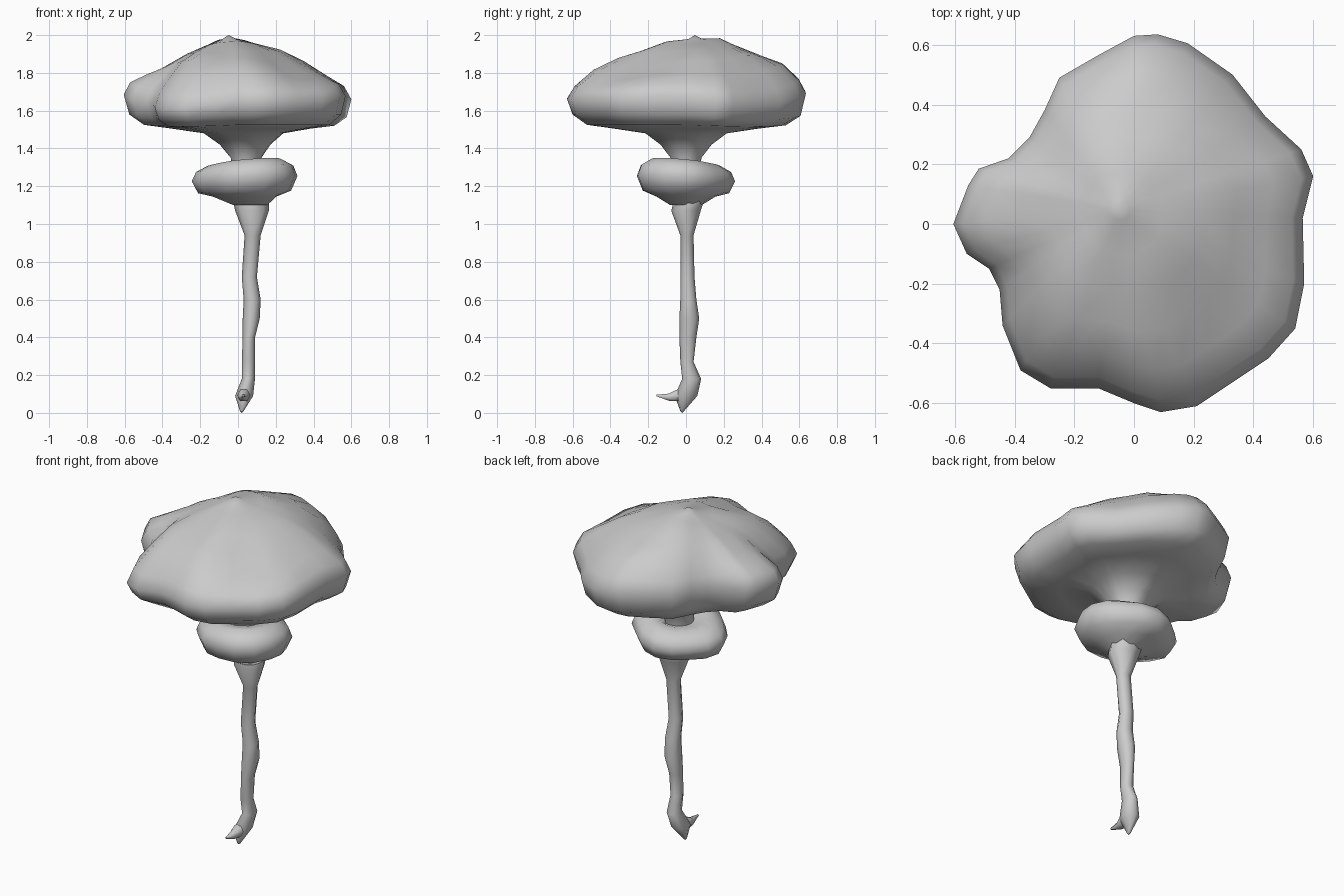
import bpy, bmesh
from math import sin, cos, radians, pi, atan2, hypot, exp

if "Cube" in bpy.data.objects:
    bpy.data.objects.remove(bpy.data.objects["Cube"])


def loft(name, rings, angle=60):
    """Skin a stack of equal-sized point rings and close both ends."""
    bm = bmesh.new()
    loops = [[bm.verts.new(p) for p in ring] for ring in rings]
    n = len(loops[0])
    for a, b in zip(loops, loops[1:]):
        for i in range(n):
            j = (i + 1) % n
            bm.faces.new((a[i], a[j], b[j], b[i]))
    for loop in (loops[0], loops[-1]):
        c = bm.verts.new([sum(v.co[k] for v in loop) / n for k in range(3)])
        for i in range(n):
            bm.faces.new((loop[i], loop[(i + 1) % n], c))
    bmesh.ops.recalc_face_normals(bm, faces=bm.faces)
    me = bpy.data.meshes.new(name)
    bm.to_mesh(me)
    bm.free()
    ob = bpy.data.objects.new(name, me)
    bpy.context.collection.objects.link(ob)
    bpy.context.view_layer.objects.active = ob
    ob.select_set(True)
    bpy.ops.object.shade_smooth_by_angle(angle=radians(angle))
    ob.select_set(False)
    return ob


# Canopy: lumpy plan outline, scaled per level
outline = [(.565, .02), (.6, .16), (.56, .25), (.44, .36), (.33, .5), (.18, .605),
           (.08, .635), (0, .63), (-.12, .565), (-.25, .49), (-.3, .38), (-.35, .29),
           (-.42, .22), (-.52, .185), (-.555, .13), (-.605, 0), (-.56, -.1),
           (-.485, -.15), (-.45, -.22), (-.44, -.34), (-.38, -.49), (-.28, -.55),
           (-.12, -.55), (0, -.6), (.09, -.63), (.21, -.61), (.33, -.53),
           (.45, -.45), (.54, -.35), (.57, -.2)]
# scale, height, roundness blend, sag of the diagonal corners
levels = [(.13, 1.26, 1, 0), (.14, 1.35, 1, 0), (.23, 1.42, .8, 0),
          (.36, 1.48, .6, 0), (.62, 1.505, .3, 0), (.84, 1.525, .1, .01),
          (.955, 1.58, 0, .03), (1, 1.685, 0, .06), (.94, 1.75, 0, .05),
          (.80, 1.805, .1, .03), (.62, 1.865, .3, 0), (.44, 1.91, .5, 0),
          (.24, 1.95, .8, 0), (.06, 1.98, 1, 0)]
rings = []
for k, (s, z, blend, sag) in enumerate(levels):
    ring = []
    top = k > 6
    for px, py in outline:
        a, r = atan2(py, px), hypot(px, py)
        rr = s * (r * (1 - blend) + .58 * blend)
        x = rr * cos(a) + (-.05 if top else .05) * (1 - s)
        y = rr * sin(a) + (.05 * (1 - s) if top else 0)
        h = z - sag * max(0, sin(2 * a))
        if top:
            h += .02 * py / .6 * s
        if 8 < k < 13:  # fuller to front and back
            h += .03 * sin(a) ** 2 - .01 * cos(a) ** 2
        if k > 7:  # hollows on the front right slope, back and left; hump at right
            for cx, cy, amp, w in ((.3, -.3, -.045, .16), (.02, .34, -.03, .1),
                                   (-.38, .02, -.025, .1), (.2, .02, .025, .12),
                                   (-.08, -.2, -.03, .1)):
                h += amp * exp(-((x - cx) ** 2 + (y - cy) ** 2) / w ** 2)
        ring.append((x, y, h))
    rings.append(ring)
canopy = loft("canopy", rings)
canopy.data.vertices[-1].co.z = 2.0

# Lower collar: puffy disc around the trunk, pushed out at the front right
plan = [1, .97, .9, .96, 1, .95, .9, .97, 1, .93, .9, .97, 1, 1.06, 1.08, 1.03]
collar_levels = [(.32, 1.10, .0), (.60, 1.145, .0), (.88, 1.17, .01), (1, 1.24, .02),
                 (.92, 1.292, .025), (.70, 1.325, .025), (.48, 1.325, .02), (.28, 1.29, 0)]
loft("collar", [[(.035 + .28 * s * p * cos(2 * pi * i / 16) + (.03 if s < .4 else 0),
                  .26 * s * p * sin(2 * pi * i / 16),
                  z + t * (.7 * cos(2 * pi * i / 16) - .7 * sin(2 * pi * i / 16)))
                 for i, p in enumerate(plan)] for s, z, t in collar_levels])

# Trunk: crooked tapering column given by its x and y extents
trunk = [(.01, .01, .03, -.03, -.01), (.09, -.015, .08, -.06, .06),
         (.18, .02, .09, -.02, .08), (.27, .02, .09, -.03, .04),
         (.40, .025, .09, -.035, .055), (.50, .025, .115, -.035, .07),
         (.60, .03, .12, -.03, .055), (.72, .02, .10, -.03, .045),
         (.94, .035, .12, -.03, .04), (1.07, -.015, .163, -.078, .078),
         (1.14, -.03, .165, -.06, .1), (1.25, 0, .13, -.06, .07)]
trunk_ob = loft("trunk", [[((a + b) / 2 + (b - a) / 2 * cos(pi * i / 4),
                            (c + d) / 2 + (d - c) / 2 * sin(pi * i / 4), z)
                           for i in range(8)] for z, a, b, c, d in trunk])
trunk_ob.data.vertices[-2].co.z = 0

# Root toe: pointed stub at the front of the base
toe = [(0, .035, .1, .03), (-.05, .03, .092, .035),
       (-.09, .028, .083, .022), (-.155, .03, .092, .005)]
loft("root_toe", [[(x + r * cos(pi * i / 3), y, z + r * sin(pi * i / 3))
                   for i in range(6)] for y, x, z, r in toe])
